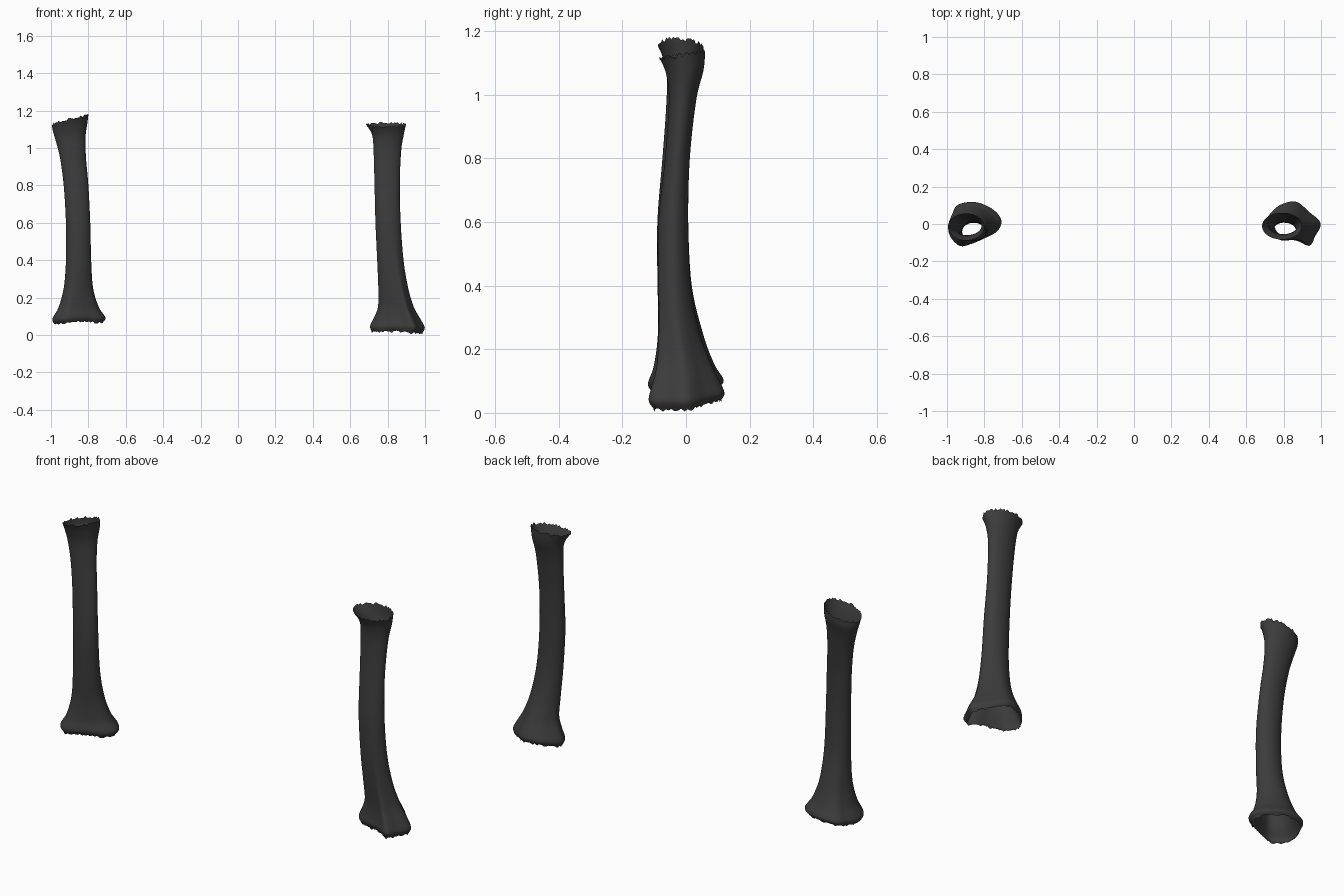
import bpy, bmesh, math, random
from mathutils import Vector

if "Cube" in bpy.data.objects:
    bpy.data.objects.remove(bpy.data.objects["Cube"])

random.seed(4)
SEG = 72

dark = bpy.data.materials.new("dark_bone")
dark.diffuse_color = (0.045, 0.045, 0.045, 1)
dark.use_nodes = True
dark.node_tree.nodes["Principled BSDF"].inputs["Base Color"].default_value = dark.diffuse_color


def spline(pts, t):
    """Catmull-Rom through a list of tuples, t in 0..len-1."""
    i = min(int(t), len(pts) - 2)
    f = t - i
    a, b, c, d = (pts[max(0, min(len(pts) - 1, k))] for k in (i - 1, i, i + 1, i + 2))
    return [0.5 * (2 * q + (r - p) * f + (2 * p - 5 * q + 4 * r - s) * f * f
                   + (3 * q - p - 3 * r + s) * f ** 3) for p, q, r, s in zip(a, b, c, d)]


def outline(poly):
    """Flared end outline as a smooth loop in a -1..1 box, sampled by angle."""
    lo = [min(p[k] for p in poly) for k in (0, 1)]
    hi = [max(p[k] for p in poly) for k in (0, 1)]
    unit = [tuple((2 * p[k] - lo[k] - hi[k]) / (hi[k] - lo[k]) for k in (0, 1)) for p in poly]
    unit.sort(key=lambda p: math.atan2(p[1], p[0]))
    n = len(unit)
    loop = unit * 3
    dense = [spline(loop, n + n * j / 400) for j in range(400)]
    out = []
    for j in range(SEG):
        a = 2 * math.pi * j / SEG
        d = Vector((math.cos(a), math.sin(a)))
        best = max(dense, key=lambda p: Vector(p).normalized().dot(d))
        out.append(d * Vector(best).length)
    return out


def bone_shaft(name, rows, end_poly, top_tilt, low_tilt):
    """Hollow open tube; rows are (z, x0, x1, y0, y1, flare weight)."""
    flare = outline(end_poly)
    steps = (len(rows) - 1) * 6
    bm = bmesh.new()
    rings = []
    z_lo, z_hi = rows[0][0], rows[-1][0]
    for s in range(steps + 1):
        z, x0, x1, y0, y1, w = spline(rows, s / 6)
        top = max(0, (z - z_hi + 0.22) / 0.22) ** 1.5
        low = max(0, (z_lo + 0.15 - z) / 0.15) ** 1.5
        ring = []
        for j in range(SEG):
            a = 2 * math.pi * j / SEG
            p = Vector((math.cos(a), math.sin(a))).lerp(flare[j], w)
            dz = top * (top_tilt[0] * p.x + top_tilt[1] * p.y)
            dz += low * (low_tilt[0] * p.x + low_tilt[1] * p.y + 0.007 * math.cos(2 * a + math.pi))
            if s in (0, steps):      # ragged broken rims
                dz += random.uniform(-0.007, 0.007)
            ring.append(bm.verts.new(((x0 + x1) / 2 + p.x * (x1 - x0) / 2,
                                      (y0 + y1) / 2 + p.y * (y1 - y0) / 2, z + dz)))
        rings.append(ring)
    for r, q in zip(rings, rings[1:]):
        for j in range(SEG):
            k = (j + 1) % SEG
            bm.faces.new((r[j], r[k], q[k], q[j]))
    me = bpy.data.meshes.new(name)
    bm.to_mesh(me)
    bm.free()
    for f in me.polygons:
        f.use_smooth = True
    me.materials.append(dark)
    ob = bpy.data.objects.new(name, me)
    bpy.context.collection.objects.link(ob)


# Left shaft: higher, top rim slants up towards the middle
bone_shaft("left_bone_shaft", [
    (0.070, -0.980, -0.725, -0.105, 0.105, 1), (0.095, -0.992, -0.710, -0.117, 0.117, 1),
    (0.15, -0.960, -0.745, -0.100, 0.088, 0.9), (0.25, -0.932, -0.775, -0.090, 0.053, 0.6),
    (0.40, -0.920, -0.785, -0.091, 0.018, 0.25), (0.60, -0.920, -0.790, -0.090, 0.007, 0),
    (0.80, -0.932, -0.800, -0.074, 0.010, 0), (0.95, -0.952, -0.813, -0.063, 0.025, 0),
    (1.05, -0.975, -0.815, -0.060, 0.040, 0), (1.11, -0.990, -0.806, -0.072, 0.055, 0),
    (1.150, -0.995, -0.800, -0.088, 0.056, 0)],
    [(-0.97, 0.06), (-0.94, 0.11), (-0.85, 0.125), (-0.76, 0.09), (-0.71, 0.03), (-0.73, -0.03),
     (-0.80, -0.07), (-0.87, -0.10), (-0.93, -0.11), (-0.98, -0.06), (-0.99, 0.0)],
    (0.025, -0.006), (0.004, 0.006))

# Right shaft: lower, nearly level top rim
bone_shaft("right_bone_shaft", [
    (0.022, 0.715, 0.985, -0.100, 0.110, 1), (0.048, 0.706, 0.998, -0.117, 0.119, 1),
    (0.09, 0.725, 0.975, -0.107, 0.105, 1), (0.15, 0.748, 0.940, -0.094, 0.080, 0.8),
    (0.25, 0.750, 0.910, -0.090, 0.043, 0.5), (0.40, 0.744, 0.885, -0.090, 0.015, 0.2),
    (0.60, 0.735, 0.870, -0.087, 0.007, 0), (0.80, 0.730, 0.865, -0.066, 0.012, 0),
    (0.98, 0.725, 0.872, -0.054, 0.032, 0), (1.07, 0.717, 0.886, -0.062, 0.055, 0),
    (1.125, 0.685, 0.898, -0.083, 0.060, 0)],
    [(0.70, 0.02), (0.73, 0.07), (0.78, 0.11), (0.86, 0.125), (0.93, 0.07), (0.99, 0.01),
     (0.96, -0.06), (0.93, -0.11), (0.87, -0.085), (0.80, -0.07), (0.73, -0.04)],
    (0.0, 0.010), (-0.004, 0.012))
